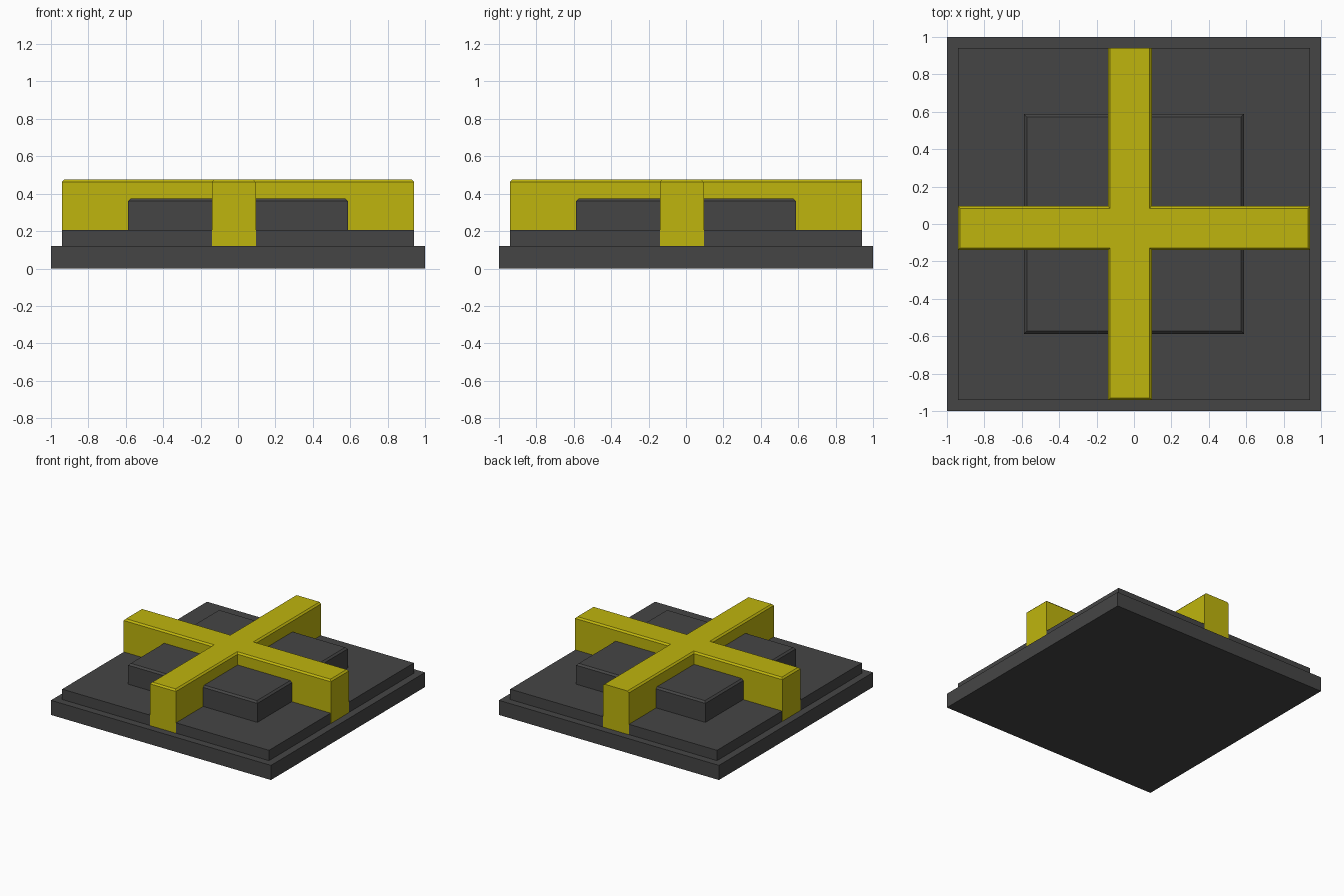
import bpy, bmesh

if "Cube" in bpy.data.objects:
    bpy.data.objects.remove(bpy.data.objects["Cube"])


def material(name, color):
    m = bpy.data.materials.new(name)
    m.diffuse_color = (*color, 1)
    m.use_nodes = True
    m.node_tree.nodes["Principled BSDF"].inputs["Base Color"].default_value = m.diffuse_color
    return m


DARK = material("dark_grey", (0.06, 0.06, 0.06))
YELLOW = material("yellow", (0.52, 0.46, 0.004))


def prism(name, outline, z0, z1, mat, chamfer=0.0, keep_sharp=lambda e: False):
    """Extrude an outline upward and chamfer the rim of its top face."""
    bm = bmesh.new()
    face = bm.faces.new([bm.verts.new((x, y, z0)) for x, y in outline])
    ext = bmesh.ops.extrude_face_region(bm, geom=[face], use_keep_orig=True)
    top = [v for v in ext["geom"] if isinstance(v, bmesh.types.BMVert)]
    bmesh.ops.translate(bm, vec=(0, 0, z1 - z0), verts=top)
    bmesh.ops.recalc_face_normals(bm, faces=bm.faces)
    if chamfer:
        rim = [e for e in bm.edges
               if all(v.co.z > z1 - 1e-4 for v in e.verts) and not keep_sharp(e)]
        bmesh.ops.bevel(bm, geom=rim, offset=chamfer, segments=1,
                        affect='EDGES', profile=0.5)
    me = bpy.data.meshes.new(name)
    bm.to_mesh(me)
    bm.free()
    me.materials.append(mat)
    ob = bpy.data.objects.new(name, me)
    bpy.context.collection.objects.link(ob)
    return ob


def square(r):
    return [(-r, -r), (r, -r), (r, r), (-r, r)]


# Stepped base and raised centre block
prism("base_plate", square(1.0), 0.0, 0.12, DARK)
prism("upper_plate", square(0.94), 0.12, 0.205, DARK)
prism("centre_block", square(0.587), 0.205, 0.375, DARK, 0.014)

# Cross band, slightly off centre, reaching down the plate's edges
a, b, r = -0.14, 0.095, 0.942
plus = [(a, -r), (b, -r), (b, a), (r, a), (r, b), (b, b),
        (b, r), (a, r), (a, b), (-r, b), (-r, a), (a, a)]
prism("cross_band", plus, 0.12, 0.476, YELLOW, 0.013,
      keep_sharp=lambda e: all(v.co.y > r - 0.01 for v in e.verts))
